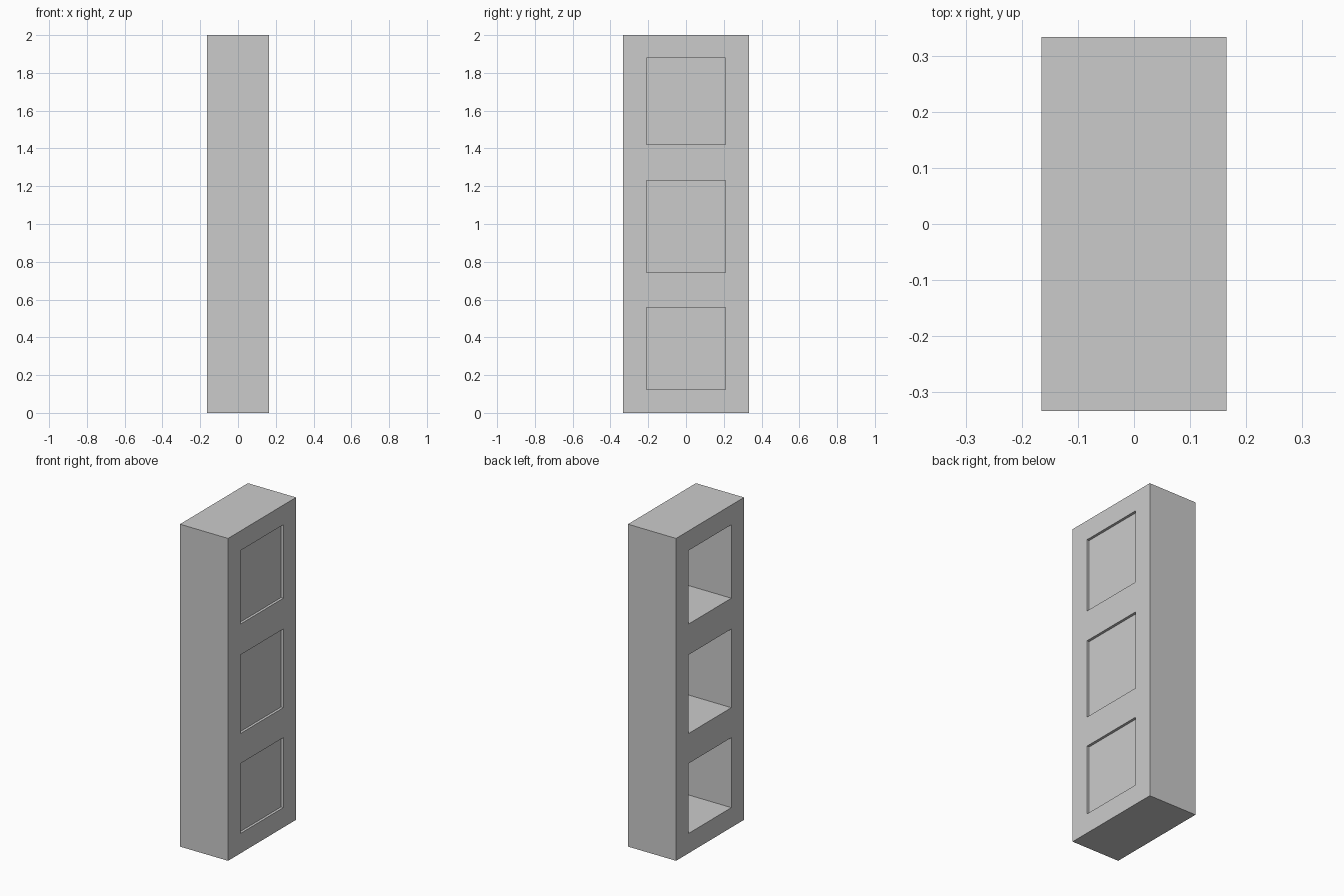
import bpy, bmesh
from mathutils import Matrix, Vector

if "Cube" in bpy.data.objects:
    bpy.data.objects.remove(bpy.data.objects["Cube"])

HX, HY, H = 0.165, 0.333, 2.0          # half depth, half width, height
WIN_Y = 0.209                          # half width of the openings
ROWS = [(0.123, 0.557), (0.743, 1.231), (1.422, 1.878)]
PANEL_BACK, PANEL_FRONT = 0.138, 0.149  # thin panel behind each recess


def add_box(bm, lo, hi):
    lo, hi = Vector(lo), Vector(hi)
    mat = Matrix.Translation((lo + hi) / 2) @ Matrix.Diagonal((*(hi - lo), 1))
    bmesh.ops.create_cube(bm, size=1, matrix=mat)


def make_object(name, boxes):
    bm = bmesh.new()
    for lo, hi in boxes:
        add_box(bm, lo, hi)
    mesh = bpy.data.meshes.new(name)
    bm.to_mesh(mesh)
    bm.free()
    obj = bpy.data.objects.new(name, mesh)
    bpy.context.collection.objects.link(obj)
    return obj


# Solid upright body
body = make_object("cabinet_body", [((-HX, -HY, 0), (HX, HY, H))])

# Deep open compartments on the left, shallow recesses on the right
deep = [((-HX - 0.1, -WIN_Y, a), (PANEL_BACK, WIN_Y, b)) for a, b in ROWS]
shallow = [((PANEL_FRONT, -WIN_Y, a), (HX + 0.1, WIN_Y, b)) for a, b in ROWS]
cutter = make_object("opening_cutter", deep + shallow)
cutter.hide_render = True
cutter.display_type = 'WIRE'

cut = body.modifiers.new("openings", 'BOOLEAN')
cut.operation = 'DIFFERENCE'
cut.solver = 'EXACT'
cut.object = cutter
